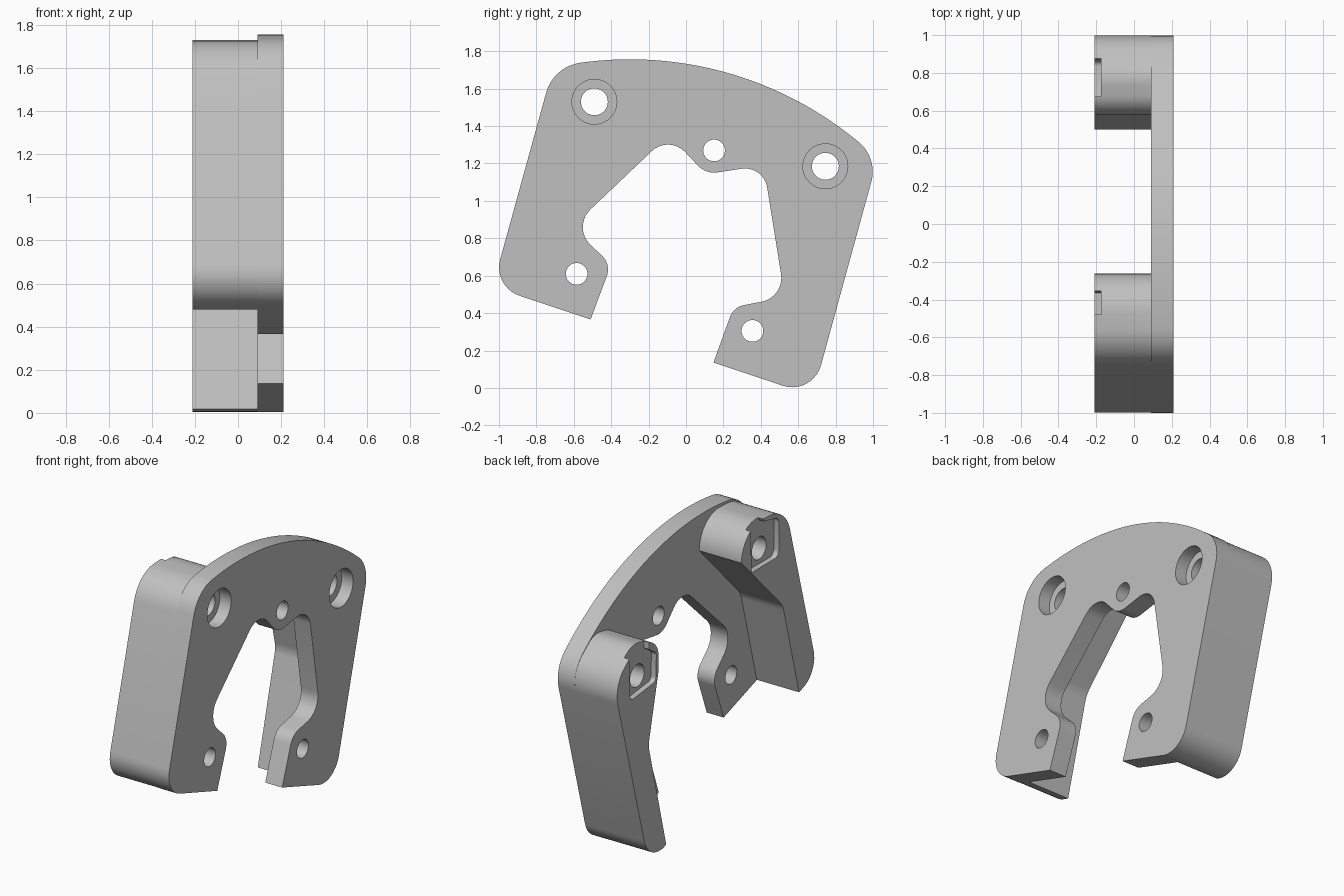
import bpy, bmesh, math
from mathutils import Vector

if "Cube" in bpy.data.objects:
    bpy.data.objects.remove(bpy.data.objects["Cube"])

grey = bpy.data.materials.new("plain grey")
grey.diffuse_color = (0.53, 0.53, 0.53, 1)
grey.use_nodes = True
grey.node_tree.nodes["Principled BSDF"].inputs["Base Color"].default_value = grey.diffuse_color

X_BACK, X_MID, X_FACE = -0.21, 0.09, 0.21


def rounded(corners, steps=10):
    """Turn (y, z, radius) corners into an outline with filleted corners."""
    out = []
    n = len(corners)
    for i, (y, z, r) in enumerate(corners):
        p = Vector((y, z))
        if r == 0:
            out.append(p)
            continue
        a = (Vector(corners[i - 1][:2]) - p).normalized()
        b = (Vector(corners[(i + 1) % n][:2]) - p).normalized()
        half = a.angle(b) / 2
        centre = p + (a + b).normalized() * (r / math.sin(half))
        t = r / math.tan(half)
        va, vb = p + a * t - centre, p + b * t - centre
        sweep = va.angle_signed(vb)
        for k in range(steps + 1):
            ang = -sweep * k / steps
            c, s = math.cos(ang), math.sin(ang)
            out.append(centre + Vector((va.x * c - va.y * s, va.x * s + va.y * c)))
    return out


def prism(name, outline, x0, x1):
    """Extrude a (y, z) outline along x."""
    bm = bmesh.new()
    face = bm.faces.new([bm.verts.new((x0, p[0], p[1])) for p in outline])
    ext = bmesh.ops.extrude_face_region(bm, geom=[face])
    verts = [v for v in ext["geom"] if isinstance(v, bmesh.types.BMVert)]
    bmesh.ops.translate(bm, verts=verts, vec=(x1 - x0, 0, 0))
    bmesh.ops.recalc_face_normals(bm, faces=bm.faces)
    me = bpy.data.meshes.new(name)
    bm.to_mesh(me)
    bm.free()
    ob = bpy.data.objects.new(name, me)
    bpy.context.collection.objects.link(ob)
    me.materials.append(grey)
    return ob


def disc(y, z, r, n=40):
    return [(y + r * math.cos(2 * math.pi * k / n), z + r * math.sin(2 * math.pi * k / n))
            for k in range(n)]


def cut(target, outline, x0, x1):
    """Subtract an extruded outline from the target."""
    tool = prism("cutter", outline, x0, x1)
    mod = target.modifiers.new("cut", "BOOLEAN")
    mod.operation, mod.solver, mod.object = "DIFFERENCE", "EXACT", tool
    bpy.context.view_layer.objects.active = target
    bpy.ops.object.modifier_apply(modifier=mod.name)
    bpy.data.objects.remove(tool)


# Corners shared by the plate and the walls
low_front = (-1.034, 0.541, 0.16)
high_front = (-0.71, 1.716, 0.22)
high_back = (1.027, 1.234, 0.205)
low_back = (0.677, -0.042, 0.16)

# Crown of the plate: a large arc
R, CY, CZ = 1.913, -0.3, -0.156
crown = []
for k in range(33):
    y = -0.555 + (0.912 + 0.555) * k / 32
    crown.append((y, CZ + math.sqrt(R * R - (y - CY) ** 2), 0))

# Inner opening of the plate, from the back foot round to the front foot
opening = [
    (0.147, 0.136, 0), (0.254, 0.432, 0.1), (0.528, 0.485, 0.13),
    (0.415, 1.19, 0.12), (0.107, 1.143, 0.12), (-0.0915, 1.353, 0.125),
    (-0.61, 0.86, 0.13), (-0.40, 0.66, 0.1), (-0.51, 0.366, 0),
]
plate = prism("face_plate",
              rounded([low_front, high_front] + crown + [high_back, low_back] + opening),
              X_MID, X_FACE)

# Front wall with its screw boss
front_wall = prism("front_wall", rounded([
    (-0.845, 0.48, 0), low_front, high_front, (-0.262, 1.742, 0.2),
    (-0.262, 1.53, 0), (-0.68, 1.10, 0.15)]), X_BACK, X_MID)

# Back wall with its screw boss
back_wall = prism("back_wall", rounded([
    (0.50, 0.018, 0), low_back, high_back, (0.80, 1.405, 0.15),
    (0.575, 1.36, 0.13), (0.58, 1.15, 0.1), (0.68, 0.72, 0.15)]), X_BACK, X_MID)

# Plain holes through the plate
for y, z in ((0.15, 1.27), (-0.585, 0.61), (0.355, 0.305)):
    cut(plate, disc(y, z, 0.058), 0, 0.3)

# Counterbored screw holes, with an open pocket on the far end of each boss
pockets = {
    front_wall: (-0.49, 1.53, [(-0.15, 0.15, 0.04), (-0.15, -0.1, 0.04), (0.125, -0.1, 0),
                               (0.14, 0.3, 0), (0.06, 0.3, 0), (0.0, 0.18, 0)]),
    back_wall: (0.745, 1.185, [(-0.145, 0.1, 0.03), (-0.14, -0.08, 0.03), (0.12, -0.11, 0.03),
                               (0.135, 0.3, 0), (-0.07, 0.3, 0), (-0.07, 0.15, 0)]),
}
for wall, (y, z, shape) in pockets.items():
    cut(plate, disc(y, z, 0.12), X_FACE - 0.08, 0.3)
    cut(plate, disc(y, z, 0.072), 0, 0.3)
    cut(wall, disc(y, z, 0.072), -0.3, 0.2)
    cut(wall, rounded([(y + a, z + b, r) for a, b, r in shape], 5), -0.3, X_BACK + 0.035)

# Smooth the rounded sides, keep the rims sharp
for ob in (plate, front_wall, back_wall):
    bpy.ops.object.select_all(action="DESELECT")
    ob.select_set(True)
    bpy.context.view_layer.objects.active = ob
    bpy.ops.object.shade_smooth_by_angle(angle=math.radians(30))
